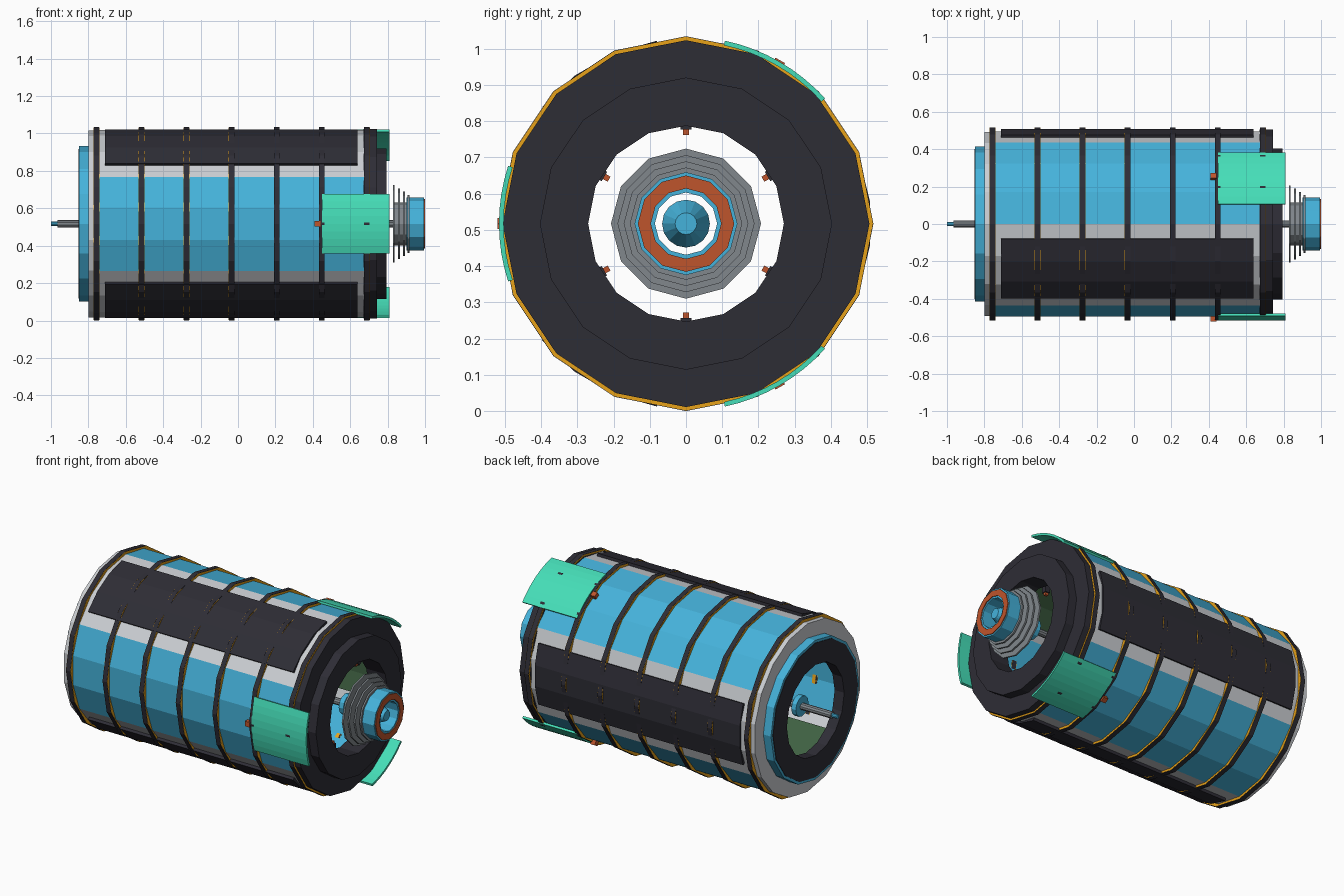
import bpy, bmesh, math

if "Cube" in bpy.data.objects:
    bpy.data.objects.remove(bpy.data.objects["Cube"])

CZ = 0.517  # height of the long axis


def mat(name, r, g, b):
    m = bpy.data.materials.new(name)
    m.diffuse_color = (r, g, b, 1)
    m.use_nodes = True
    m.node_tree.nodes["Principled BSDF"].inputs["Base Color"].default_value = m.diffuse_color
    return m


BLUE = mat("sky_blue", 0.06, 0.45, 0.71)
LIGHT = mat("light_grey", 0.60, 0.62, 0.65)
DARK = mat("charcoal", 0.027, 0.026, 0.036)
TEAL = mat("mint_green", 0.06, 0.73, 0.48)
ORANGE = mat("burnt_orange", 0.52, 0.09, 0.025)
GREY = mat("mid_grey", 0.22, 0.245, 0.265)
GREEN = mat("dark_green", 0.05, 0.12, 0.055)
YELLOW = mat("amber", 0.80, 0.36, 0.01)


def sweep(name, profile, material, n=16, a0=90, span=360):
    """Turn a closed (x, r) profile round the long axis, fully or as an arc."""
    bm = bmesh.new()
    full = span == 360
    rows = []
    for i in range(n if full else n + 1):
        a = math.radians(a0 + span * i / n)
        rows.append([bm.verts.new((x, r * math.cos(a), CZ + r * math.sin(a))) for x, r in profile])
    k = len(profile)
    for i in range(n):
        p, q = rows[i], rows[(i + 1) % len(rows)]
        for j in range(k):
            bm.faces.new((p[j], q[j], q[(j + 1) % k], p[(j + 1) % k]))
    if not full:
        bm.faces.new(rows[0])
        bm.faces.new(rows[-1][::-1])
    bmesh.ops.remove_doubles(bm, verts=bm.verts, dist=1e-5)
    bmesh.ops.recalc_face_normals(bm, faces=bm.faces)
    me = bpy.data.meshes.new(name)
    bm.to_mesh(me)
    bm.free()
    me.materials.append(material)
    ob = bpy.data.objects.new(name, me)
    bpy.context.collection.objects.link(ob)
    return ob


def tube(name, x0, x1, r_in, r_out, material, n=16, a0=90, span=360):
    return sweep(name, [(x0, r_in), (x0, r_out), (x1, r_out), (x1, r_in)], material, n, a0, span)


def block(name, x, r, angle, size, material):
    """Box whose local y points outward from the axis."""
    a = math.radians(angle)
    bpy.ops.mesh.primitive_cube_add(size=1, location=(x, r * math.cos(a), CZ + r * math.sin(a)),
                                    rotation=(a, 0, 0))
    ob = bpy.context.object
    ob.name = name
    ob.scale = size
    ob.data.materials.append(material)


# Hull: light end rim, then alternating blue and light sectors
tube("hull_rim", -0.80, -0.74, 0.40, 0.50, LIGHT, 18)
for k in range(3):
    s = 120 * k
    tube("hull_blue_sector", -0.74, 0.68, 0.485, 0.502, BLUE, 3, 30 + s, 60)
    tube("hull_light_sector", -0.74, 0.68, 0.485, 0.502, LIGHT, 3, 90 + s, 60)
    # dark outer panel with its green inner backing
    tube("dark_panel", -0.71, 0.64, 0.49, 0.511, DARK, 3, 99 + s, 42)
    tube("panel_backing", -0.71, 0.64, 0.468, 0.475, GREEN, 3, 99 + s, 42)
    # flared flap at the nozzle end with its hinge
    tube("flap", 0.45, 0.81, 0.503, 0.516, TEAL, 8, 42 + s, 36)
    block("flap_hinge", 0.425, 0.505, 60 + s, (0.03, 0.03, 0.03), ORANGE)

# Hoops round the hull with thin amber edging
for i in range(7):
    x = -0.757 + 0.241 * i
    tube("hoop", x - 0.014, x + 0.014, 0.49, 0.517, DARK)
    tube("hoop_edging", x - 0.0155, x + 0.0155, 0.49, 0.5155, YELLOW)

# Open end frames
tube("rear_ring", -0.85, -0.80, 0.385, 0.415, BLUE)
tube("rear_frame", -0.853, -0.79, 0.27, 0.40, DARK)
sweep("nozzle_end_frame", [(0.67, 0.27), (0.67, 0.506), (0.742, 0.506), (0.742, 0.403),
                           (0.795, 0.403), (0.795, 0.27)], DARK)

# Inner struts with orange tips, peeking into the opening
for k in range(6):
    block("inner_strut", 0.62, 0.37, 30 + 60 * k, (0.03, 0.22, 0.03), DARK)
    block("strut_tip", 0.62, 0.253, 30 + 60 * k, (0.02, 0.016, 0.016), ORANGE)

# Central shaft with collars
tube("shaft", -0.965, 0.93, 0, 0.02, GREY, 10)
tube("shaft_tip", -1.0, -0.96, 0, 0.012, BLUE, 10)
for x in (-0.75, 0.0, 0.72):
    tube("shaft_collar", x - 0.015, x + 0.015, 0, 0.06, BLUE, 12)

# Nozzle: stepped fins, hollow barrel, orange lip and inner cone
for x, r in ((0.833, 0.207), (0.860, 0.189), (0.887, 0.172), (0.912, 0.155)):
    tube("nozzle_fin", x - 0.005, x + 0.005, 0.10, r, GREY, 12)
tube("nozzle_neck", 0.835, 0.92, 0.092, 0.115, GREY, 12)
tube("nozzle_barrel", 0.90, 0.995, 0.086, 0.142, BLUE, 12)
tube("nozzle_lip", 0.99, 1.0, 0.097, 0.133, ORANGE, 12)
sweep("nozzle_cone", [(0.90, 0), (0.90, 0.066), (0.98, 0.03), (0.98, 0)], BLUE, 16)
